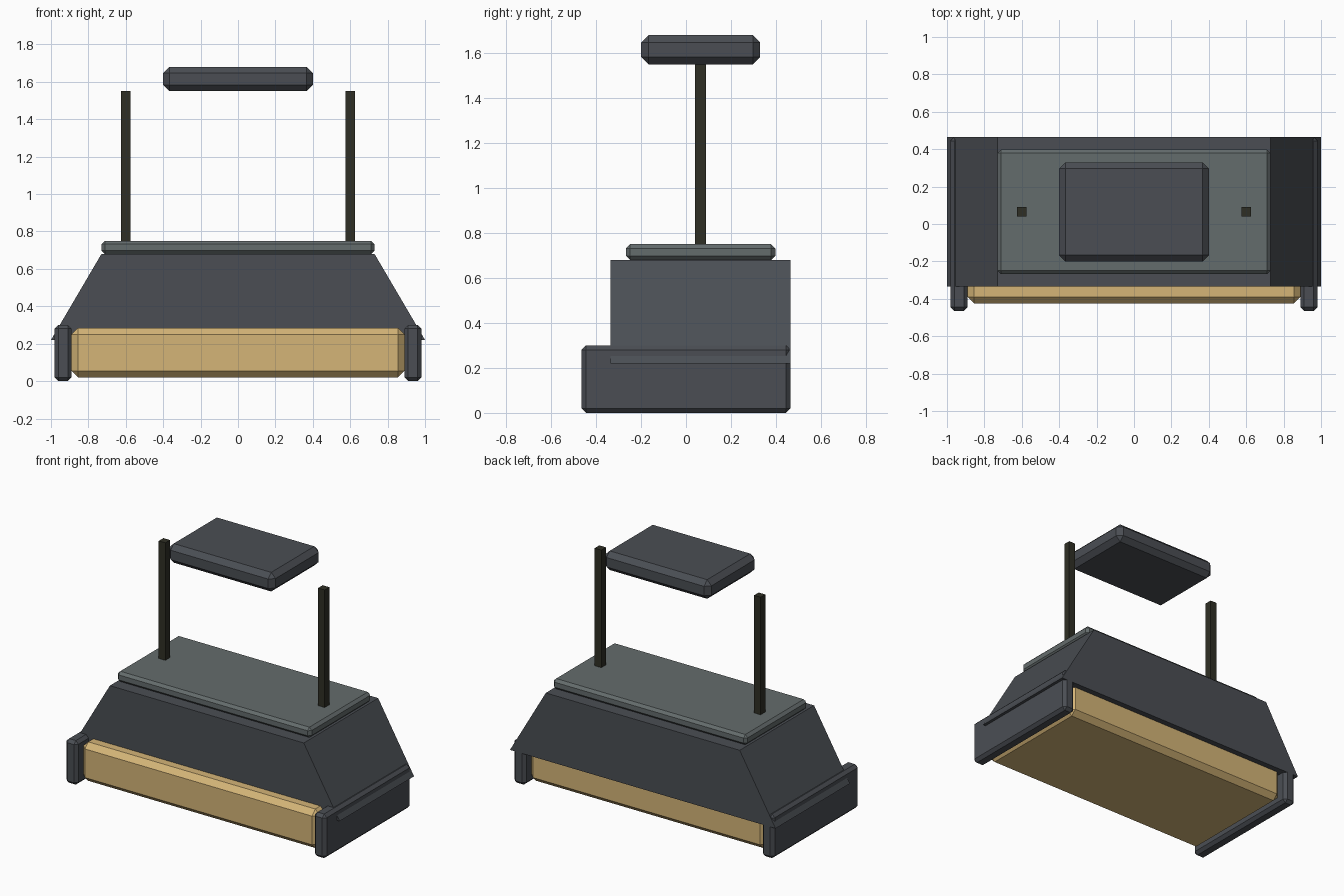
import bpy, bmesh

if "Cube" in bpy.data.objects:
    bpy.data.objects.remove(bpy.data.objects["Cube"])


def material(name, rgb):
    m = bpy.data.materials.new(name)
    m.diffuse_color = (*rgb, 1)
    m.use_nodes = True
    m.node_tree.nodes["Principled BSDF"].inputs["Base Color"].default_value = m.diffuse_color
    return m


GREY = material("dark_grey", (0.069, 0.076, 0.088))
LID = material("mid_grey", (0.127, 0.149, 0.150))
TAN = material("tan", (0.66, 0.46, 0.185))
POST = material("dark_olive", (0.028, 0.028, 0.018))


def box(name, lo, hi, mat, bevel=0.0):
    """Box between two corners with optional single-step chamfer."""
    bm = bmesh.new()
    bmesh.ops.create_cube(bm, size=1)
    for v in bm.verts:
        v.co = [lo[i] if v.co[i] < 0 else hi[i] for i in range(3)]
    if bevel:
        bmesh.ops.bevel(bm, geom=bm.edges[:], offset=bevel, segments=1,
                        profile=0.5, affect='EDGES')
    return finish(bm, name, mat)


def prism(name, profile, y0, y1, mat):
    """Extrude an x-z profile along y."""
    bm = bmesh.new()
    face = bm.faces.new([bm.verts.new((x, y0, z)) for x, z in profile])
    new = bmesh.ops.extrude_face_region(bm, geom=[face])["geom"]
    bmesh.ops.translate(bm, vec=(0, y1 - y0, 0),
                        verts=[g for g in new if isinstance(g, bmesh.types.BMVert)])
    return finish(bm, name, mat)


def finish(bm, name, mat):
    bmesh.ops.recalc_face_normals(bm, faces=bm.faces)
    mesh = bpy.data.meshes.new(name)
    bm.to_mesh(mesh)
    bm.free()
    mesh.materials.append(mat)
    ob = bpy.data.objects.new(name, mesh)
    bpy.context.collection.objects.link(ob)
    return ob


# Tan base block and sloped hood
box("base_block", (-0.89, -0.425, 0.02), (0.89, 0.425, 0.285), TAN, 0.035)
prism("sloped_hood", [(-1, 0.22), (1, 0.22), (0.73, 0.68), (-0.73, 0.68)],
      -0.335, 0.465, GREY)

# Lid and floating top pad
box("lid", (-0.73, -0.267, 0.68), (0.73, 0.397, 0.75), LID, 0.018)
box("top_pad", (-0.4, -0.2, 1.55), (0.4, 0.33, 1.68), GREY, 0.033)

# Side panels and posts, mirrored
for side, s in (("left", -1), ("right", 1)):
    xs = sorted((s * 0.89, s * 0.98))
    box(side + "_side_panel", (xs[0], -0.465, 0), (xs[1], 0.465, 0.30), GREY, 0.02)
    box(side + "_post", (s * 0.6 - 0.025, 0.04, 0.72), (s * 0.6 + 0.025, 0.09, 1.55), POST)
